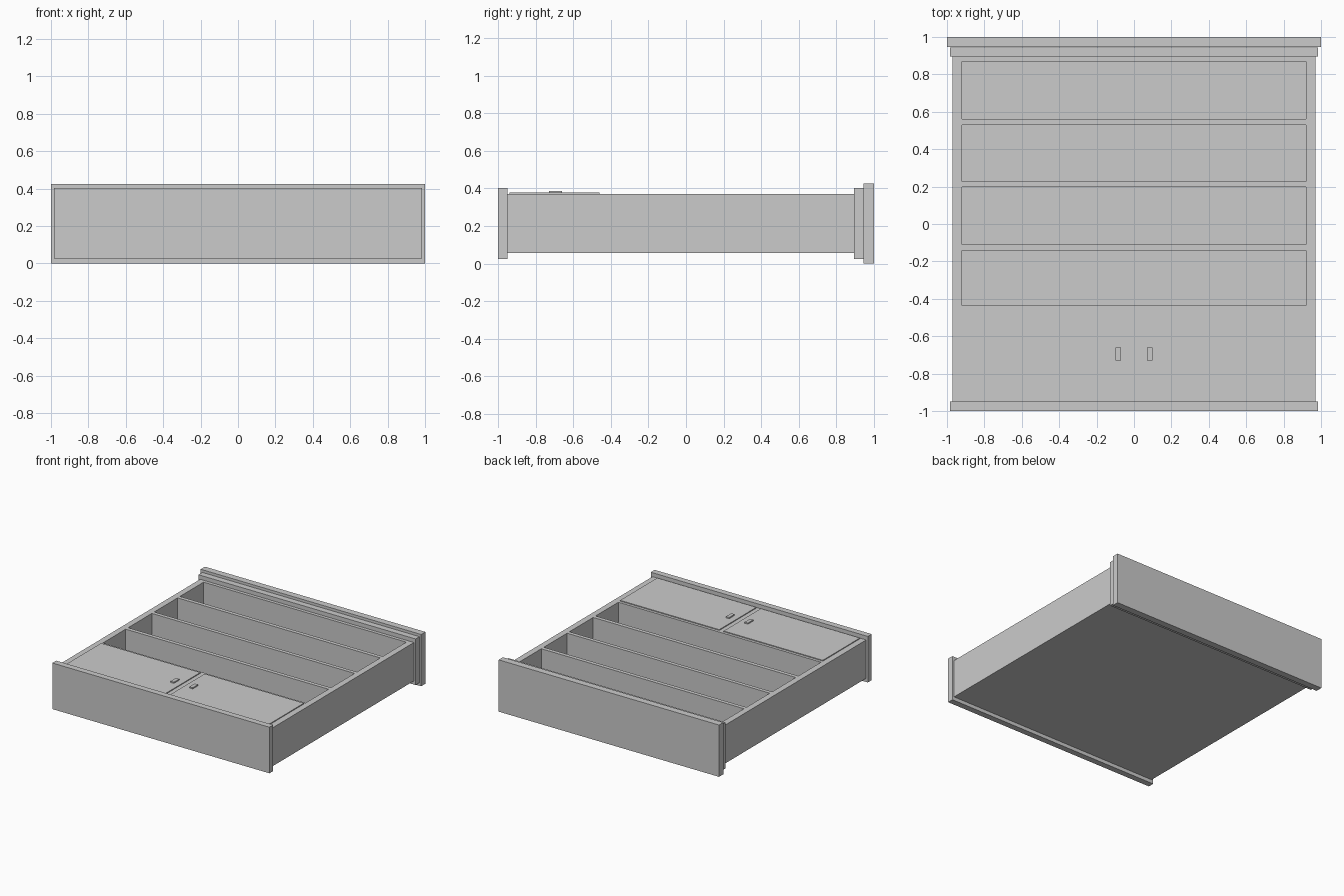
import bpy

if "Cube" in bpy.data.objects:
    bpy.data.objects.remove(bpy.data.objects["Cube"])


def box(name, x, y, z):
    """Axis-aligned board given as (min, max) on each axis."""
    bpy.ops.mesh.primitive_cube_add(
        size=1, location=[(a + b) / 2 for a, b in (x, y, z)])
    ob = bpy.context.object
    ob.name = name
    ob.scale = [b - a for a, b in (x, y, z)]
    bpy.ops.object.transform_apply(location=False, rotation=False, scale=True)
    return ob


BACK, FACE = 0.055, 0.37      # rear and front planes of the carcass
FLOOR = BACK + 0.03           # inner surface of the back panel

# Carcass: bookcase lying on its back
for side, s in (("left", -1), ("right", 1)):
    box(side + "_side_panel", sorted((s * 0.92, s * 0.97)), (-0.95, 0.895), (BACK, FACE))
box("back_panel", (-0.92, 0.92), (-0.95, 0.895), (BACK, FLOOR))

# Top board, shelves between the open bays, and cabinet floor
boards = [(0.868, 0.895), (0.53, 0.562), (0.197, 0.228), (-0.142, -0.11),
          (-0.47, -0.437), (-0.95, -0.915)]
names = ["top_board", "shelf_1", "shelf_2", "shelf_3", "cabinet_top", "cabinet_floor"]
for name, y in zip(names, boards):
    box(name, (-0.92, 0.92), y, (FLOOR, FACE))

# Closed cabinet front with two doors and handles
box("cabinet_front", (-0.92, 0.92), (-0.915, -0.47), (FACE - 0.03, FACE))
for side, s in (("left", -1), ("right", 1)):
    box(side + "_door", sorted((s * 0.02, s * 0.92)), (-0.94, -0.46), (FACE, 0.377))
    box(side + "_handle", sorted((s * 0.07, s * 0.1)), (-0.73, -0.66), (0.377, 0.387))

# Plinth and stepped crown
box("plinth", (-0.985, 0.985), (-1, -0.95), (0.025, 0.403))
box("crown_lower", (-0.985, 0.985), (0.895, 0.945), (0.025, 0.403))
box("crown_upper", (-1, 1), (0.945, 1), (0, 0.425))
